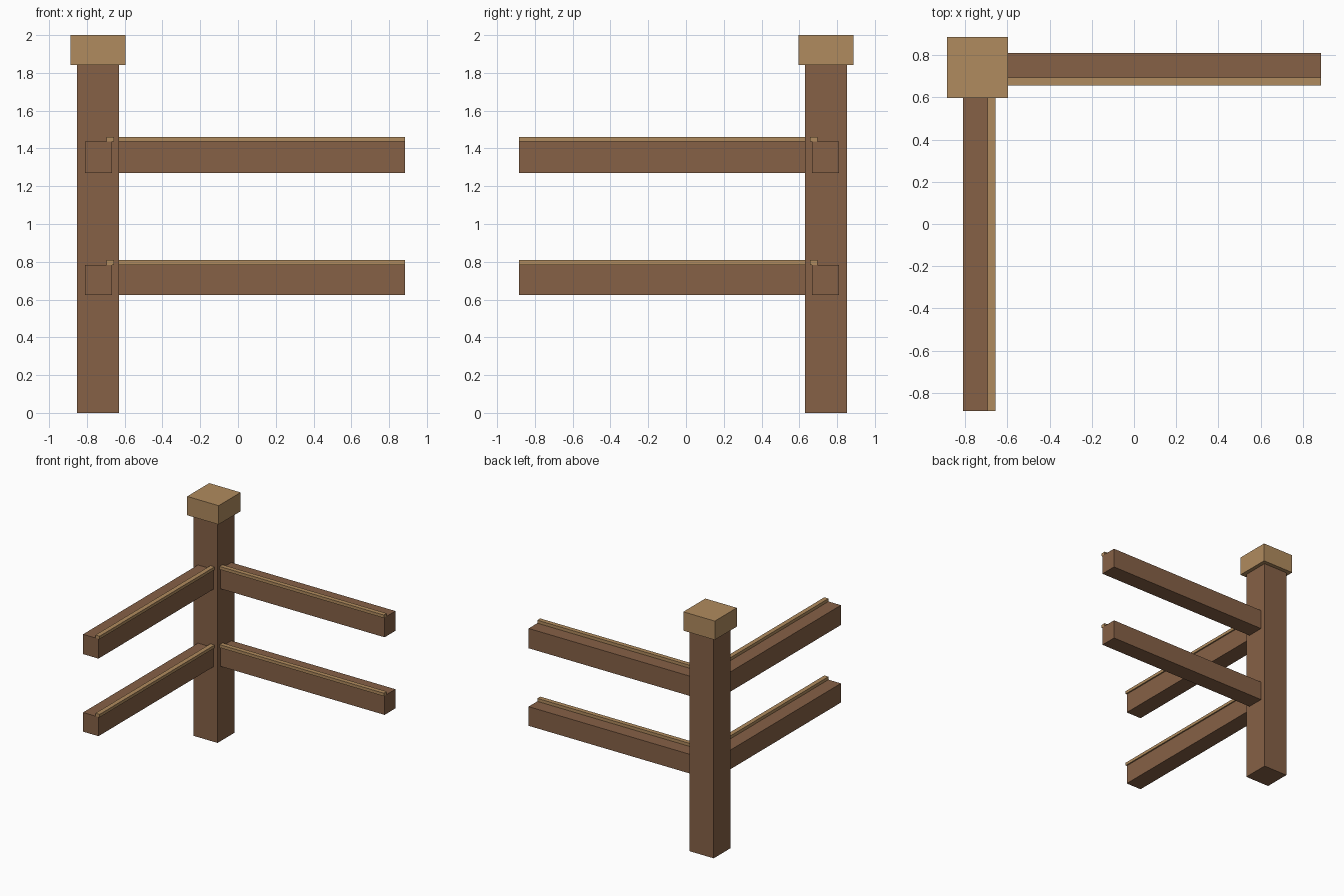
import bpy
from mathutils import Vector

cube = bpy.data.objects.get("Cube")
if cube:
    bpy.data.objects.remove(cube, do_unlink=True)


def material(name, rgb):
    mat = bpy.data.materials.new(name)
    mat.use_nodes = True
    colour = (*rgb, 1.0)
    mat.diffuse_color = colour
    mat.node_tree.nodes["Principled BSDF"].inputs["Base Color"].default_value = colour
    return mat


def box(name, low, high, mat):
    """Axis-aligned box between two corners."""
    low, high = Vector(low), Vector(high)
    bpy.ops.mesh.primitive_cube_add(size=1, location=(low + high) / 2)
    obj = bpy.context.object
    obj.name = name
    obj.scale = high - low
    bpy.ops.object.transform_apply(location=False, rotation=False, scale=True)
    obj.data.materials.append(mat)
    return obj


def turned(low, high):
    """Mirror a box across the corner diagonal, swapping the two fence arms."""
    return (-high[1], -high[0], low[2]), (-low[1], -low[0], high[2])


brown = material("brown wood", (0.238, 0.119, 0.061))
tan = material("tan wood", (0.434, 0.258, 0.112))

# Corner post and cap
POST, HALF, CAP = 0.741, 0.112, 0.145
box("post", (-POST - HALF, POST - HALF, 0), (-POST + HALF, POST + HALF, 1.845), brown)
box("post_cap", (-POST - CAP, POST - CAP, 1.843), (-POST + CAP, POST + CAP, 2), tan)

# Rails on both arms, each with a thin strip along its inner top edge
START, END = -0.635, 0.885
for level, bottom, top in (("lower", 0.624, 0.784), ("upper", 1.271, 1.436)):
    rail = (START, 0.668, bottom), (END, 0.81, top)
    strip = (START, 0.657, top), (END, 0.695, top + 0.025)
    for part, corners, mat in (("rail", rail, brown), ("rail_strip", strip, tan)):
        box(f"{level}_back_{part}", *corners, mat)
        box(f"{level}_side_{part}", *turned(*corners), mat)
